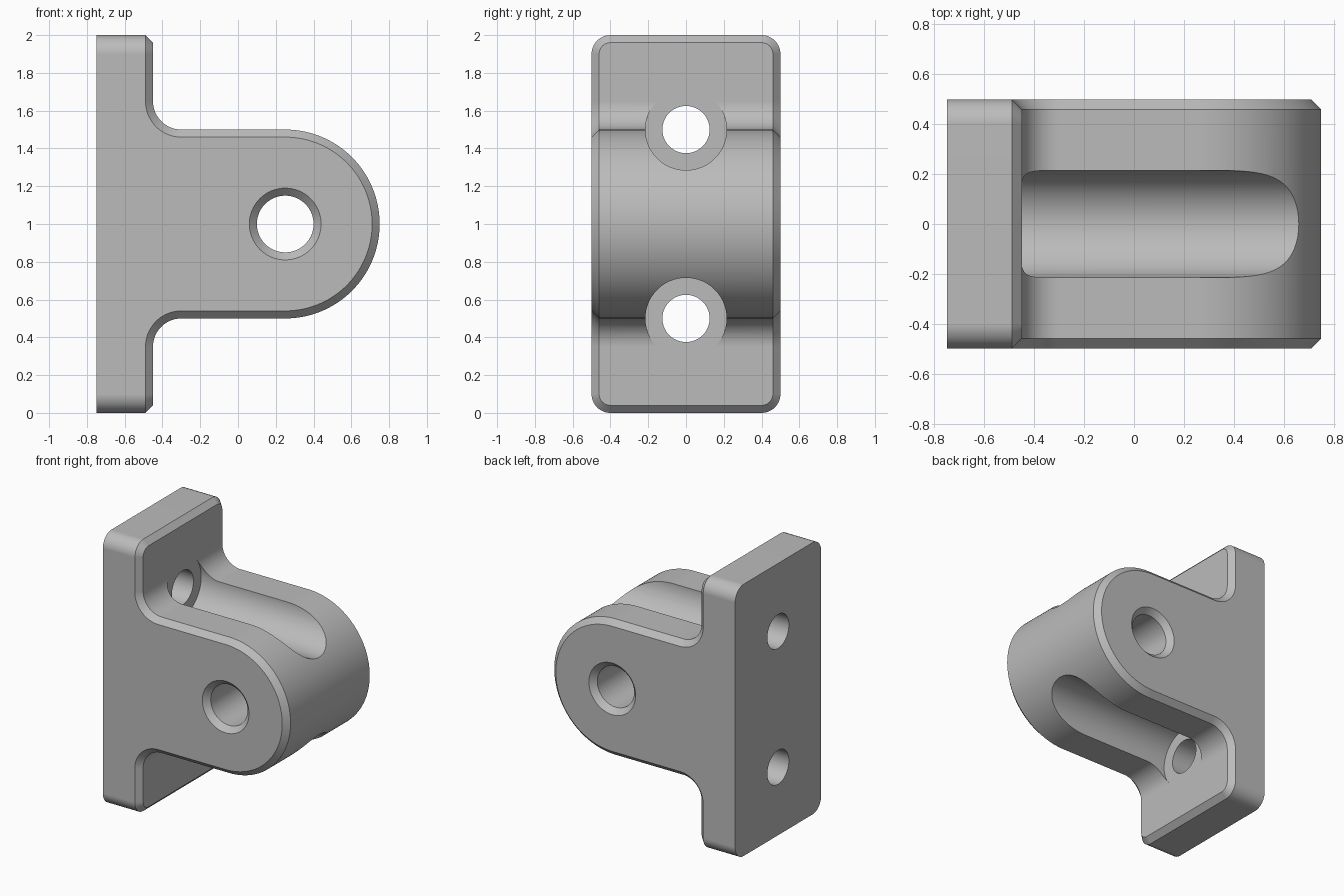
import bpy, bmesh
from math import cos, sin, pi, radians

cube = bpy.data.objects.get("Cube")
if cube:
    bpy.data.objects.remove(cube)

grey = bpy.data.materials.new("plain grey")
grey.use_nodes = True
grey.diffuse_color = (0.5, 0.5, 0.5, 1)
grey.node_tree.nodes["Principled BSDF"].inputs["Base Color"].default_value = (0.5, 0.5, 0.5, 1)

HALF = 0.5       # half depth of the bracket
CH = 0.04        # chamfer width
FACE = -0.45     # front face of the mounting plate
FILLET = 0.15


def arc(cx, cy, r, start, end, n):
    angles = [radians(start + (end - start) * i / n) for i in range(n + 1)]
    return [(cx + r * cos(a), cy + r * sin(a)) for a in angles]


def circle(cx, cy, r, n=96):
    return arc(cx, cy, r, 0, 360, n)[:-1]


def loft(name, sections):
    """Skin matching closed loops of 3D points and cap both ends."""
    bm = bmesh.new()
    rings = [[bm.verts.new(p) for p in s] for s in sections]
    for a, b in zip(rings, rings[1:]):
        for i in range(len(a)):
            j = (i + 1) % len(a)
            bm.faces.new((a[i], a[j], b[j], b[i]))
    bm.faces.new(rings[0])
    bm.faces.new(rings[-1])
    bmesh.ops.recalc_face_normals(bm, faces=bm.faces)
    mesh = bpy.data.meshes.new(name)
    bm.to_mesh(mesh)
    bm.free()
    mesh.materials.append(grey)
    obj = bpy.data.objects.new(name, mesh)
    bpy.context.collection.objects.link(obj)
    return obj


def along_x(x, loop):
    return [(x, y, z) for y, z in loop]


def along_y(y, loop):
    return [(x, y, z) for x, z in loop]


def rounded_plate(inset):
    r, c = 0.1 - inset, HALF - 0.1
    return (arc(c, 1.9, r, 0, 90, 12) + arc(-c, 1.9, r, 90, 180, 12)
            + arc(-c, 0.1, r, 180, 270, 12) + arc(c, 0.1, r, 270, 360, 12))


def lug_outline(inset):
    """Rounded nose with fillets running into the plate."""
    r, cx = FILLET + inset, FACE + FILLET
    top, bottom = 1.5 + FILLET, 0.5 - FILLET
    return ([(-0.6, bottom)] + arc(cx, bottom, r, 180, 90, 20)
            + arc(0.25, 1, 0.5 - inset, -90, 90, 80)
            + arc(cx, top, r, 270, 180, 20) + [(-0.6, top)])


def combine(target, other, operation):
    mod = target.modifiers.new(operation.lower(), 'BOOLEAN')
    mod.operation = operation
    mod.solver = 'EXACT'
    mod.object = other
    bpy.context.view_layer.objects.active = target
    bpy.ops.object.modifier_apply(modifier=mod.name)
    bpy.data.objects.remove(other)


# Mounting plate with rounded corners and chamfered front rim
bracket = loft("bracket", [along_x(-0.75, rounded_plate(0)),
                           along_x(FACE - CH, rounded_plate(0)),
                           along_x(FACE, rounded_plate(CH))])

# Lug with chamfered sides
lug = loft("lug", [along_y(-HALF, lug_outline(CH)), along_y(CH - HALF, lug_outline(0)),
                   along_y(HALF - CH, lug_outline(0)), along_y(HALF, lug_outline(CH))])
combine(bracket, lug, 'UNION')

# Countersunk pin hole through the lug
over = 0.02
pin = [(-HALF - over, CH + over), (CH - HALF, 0), (HALF - CH, 0), (HALF + over, CH + over)]
combine(bracket, loft("pin_cutter", [along_y(y, circle(0.25, 1, 0.15 + d)) for y, d in pin]),
        'DIFFERENCE')

# Screw clearance grooves and screw holes, above and below the lug
for z in (0.5, 1.5):
    for name, r, start in (("groove_cutter", 0.215, FACE), ("screw_cutter", 0.125, -0.9)):
        cutter = loft(name, [along_x(x, circle(0, z, r)) for x in (start, 1)])
        combine(bracket, cutter, 'DIFFERENCE')

# Smooth curves, crisp edges
bpy.ops.object.select_all(action='DESELECT')
bracket.select_set(True)
bpy.context.view_layer.objects.active = bracket
bpy.ops.object.shade_smooth_by_angle(angle=radians(25))
weighted = bracket.modifiers.new("weighted normals", 'WEIGHTED_NORMAL')
weighted.keep_sharp = True
